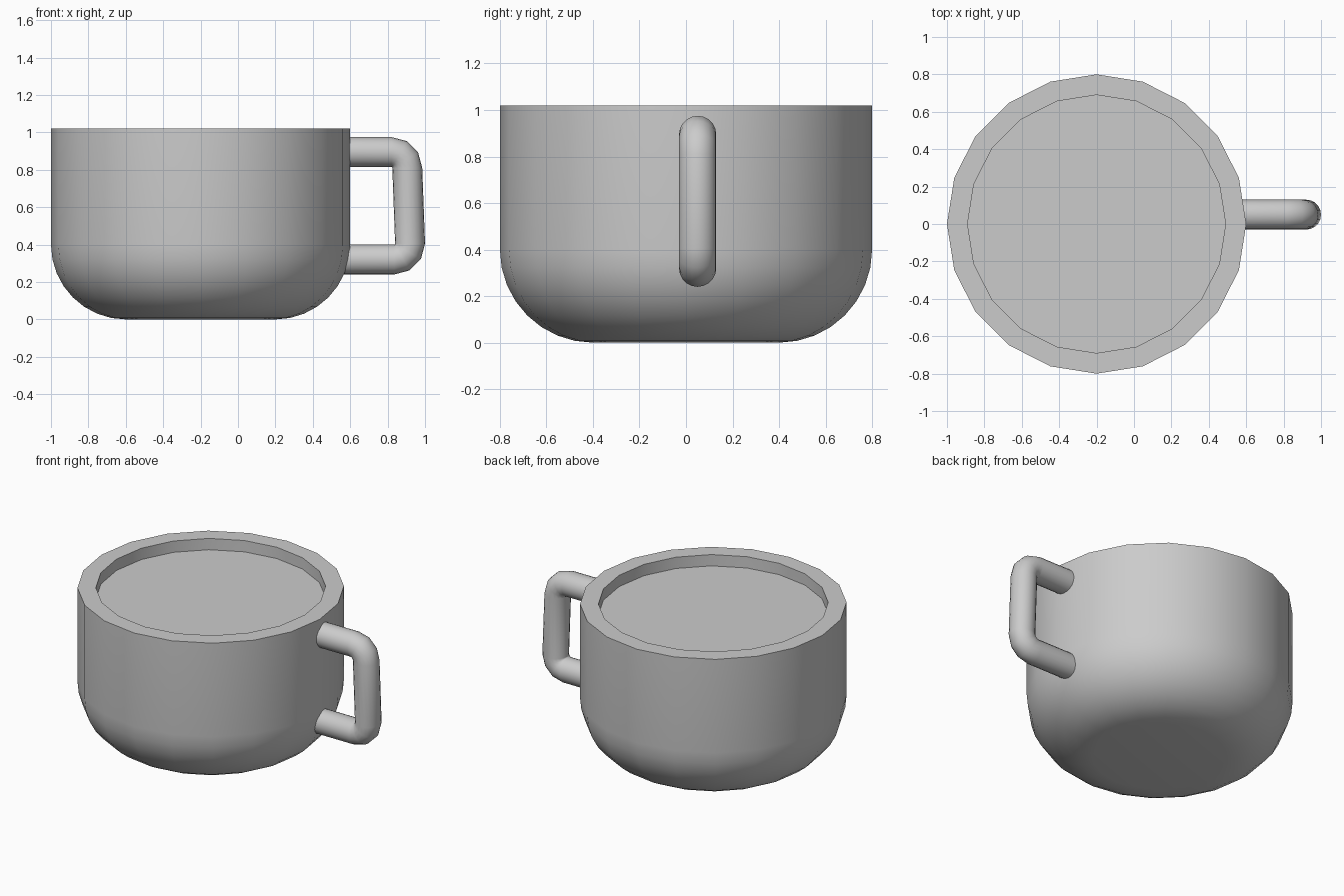
import bpy, bmesh
from math import sin, cos, pi, radians

if "Cube" in bpy.data.objects:
    bpy.data.objects.remove(bpy.data.objects["Cube"])

SIDES = 20
CENTRE_X = -0.2


def finish(name, bm, angle=40):
    bmesh.ops.recalc_face_normals(bm, faces=bm.faces)
    mesh = bpy.data.meshes.new(name)
    bm.to_mesh(mesh)
    bm.free()
    obj = bpy.data.objects.new(name, mesh)
    bpy.context.collection.objects.link(obj)
    bpy.ops.object.select_all(action='DESELECT')
    obj.select_set(True)
    bpy.context.view_layer.objects.active = obj
    bpy.ops.object.shade_smooth_by_angle(angle=radians(angle))
    return obj


def skin(bm, rings):
    """Bridge consecutive rings of points and cap both ends."""
    loops = [[bm.verts.new(p) for p in ring] for ring in rings]
    n = len(loops[0])
    for a, b in zip(loops, loops[1:]):
        for i in range(n):
            j = (i + 1) % n
            bm.faces.new((a[i], a[j], b[j], b[i]))
    bm.faces.new(loops[0])
    bm.faces.new(loops[-1])


def circle(r, z):
    return [(CENTRE_X + r * cos(2 * pi * i / SIDES), r * sin(2 * pi * i / SIDES), z)
            for i in range(SIDES)]


def corner(radius, steps=8):
    """Rounded lower corner of the bowl, from floor to wall."""
    return [(0.4 + radius * sin(pi / 2 * i / steps), 0.4 - radius * cos(pi / 2 * i / steps))
            for i in range(steps + 1)]


# Cup shell: rounded outside, rim, and parallel inside wall
profile = corner(0.4) + [(0.8, 1.02), (0.69, 1.02)] + corner(0.29)[::-1]
bm = bmesh.new()
skin(bm, [circle(r, z) for r, z in profile])
finish("cup", bm)

# Drink surface just below the rim
bm = bmesh.new()
bm.faces.new([bm.verts.new(p) for p in circle(0.69, 0.945)])
finish("drink", bm)

# Handle: round tube swept around two tight corners, ends buried in the wall
TUBE, BEND, HANDLE_Y = 0.08, 0.085, 0.05
path = [(0.53, 0.895, 90)]
for px, pz, start in ((0.82, 0.81, 90), (0.835, 0.405, 0)):
    for k in range(4):
        a = start - 30 * k
        path.append((px + BEND * cos(radians(a)), pz + BEND * sin(radians(a)), a))
path.append((0.53, 0.32, -90))

rings = []
for x, z, a in path:
    nx, nz = cos(radians(a)), sin(radians(a))
    rings.append([(x + TUBE * cos(t) * nx, HANDLE_Y + TUBE * sin(t), z + TUBE * cos(t) * nz)
                  for t in (2 * pi * i / 20 for i in range(20))])
bm = bmesh.new()
skin(bm, rings)
finish("handle", bm)
